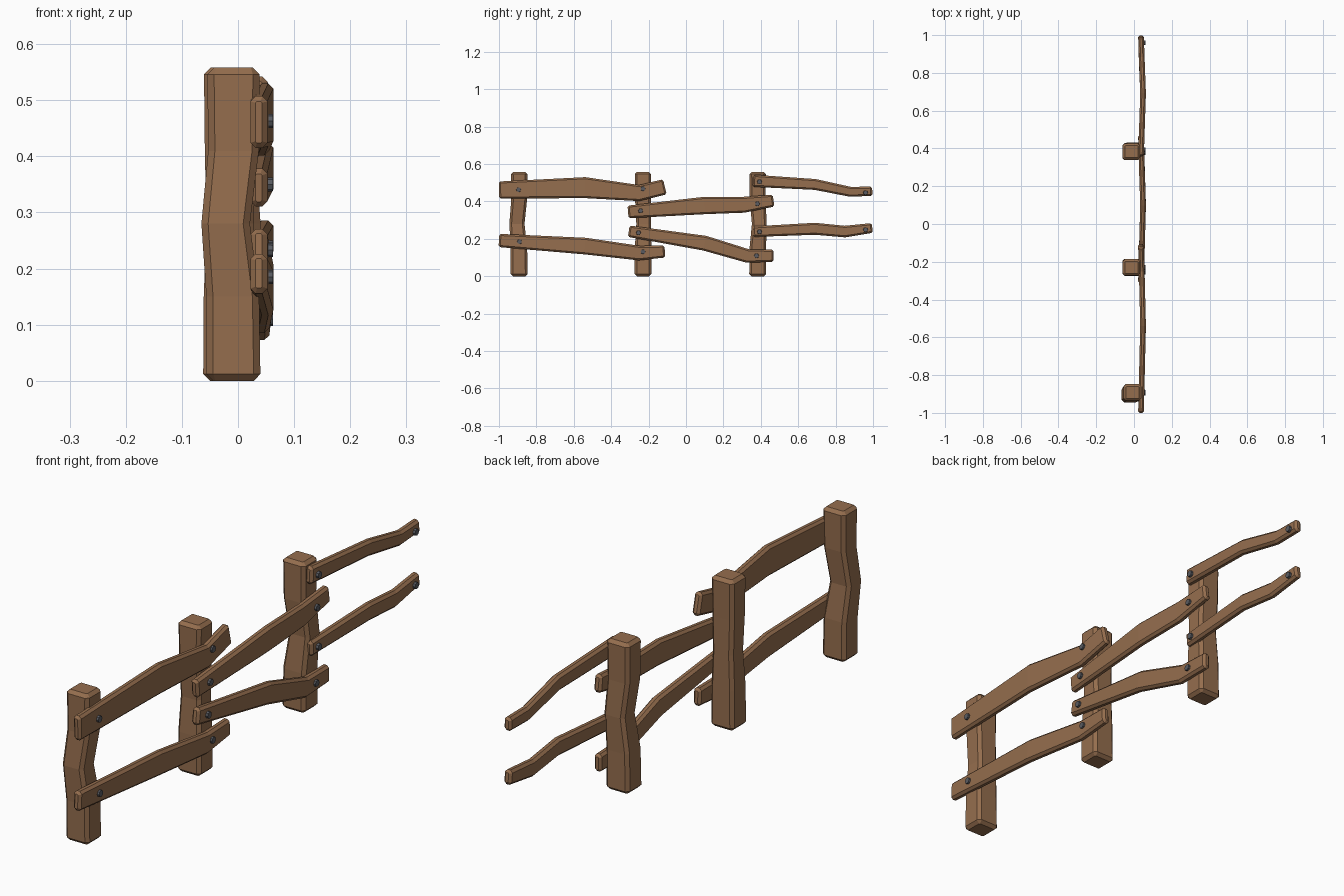
import bpy, bmesh, math
from mathutils import Vector

if "Cube" in bpy.data.objects:
    bpy.data.objects.remove(bpy.data.objects["Cube"])


def material(name, rgb, rough):
    m = bpy.data.materials.new(name)
    m.use_nodes = True
    m.diffuse_color = (*rgb, 1)
    node = next(n for n in m.node_tree.nodes if n.type == 'BSDF_PRINCIPLED')
    node.inputs["Base Color"].default_value = (*rgb, 1)
    node.inputs["Roughness"].default_value = rough
    return m


wood = material("brown wood", (0.30, 0.155, 0.076), 0.9)
iron = material("dark iron", (0.10, 0.105, 0.12), 0.6)


def finish(bm, name, mat):
    bmesh.ops.recalc_face_normals(bm, faces=bm.faces[:])
    mesh = bpy.data.meshes.new(name)
    bm.to_mesh(mesh)
    bm.free()
    mesh.materials.append(mat)
    obj = bpy.data.objects.new(name, mesh)
    bpy.context.collection.objects.link(obj)
    return obj


def section(a, b, c):
    """Rectangle of half sizes a, b with corners cut by c."""
    return [(a, b - c), (a - c, b), (c - a, b), (-a, b - c),
            (-a, c - b), (c - a, -b), (a - c, -b), (a, c - b)]


def beam(name, stations, cut):
    """Loft bevelled sections: each is (centre, u axis, v axis, half u, half v)."""
    first, last = stations[0], stations[-1]
    ahead = (stations[1][0] - first[0]).normalized() * cut
    back = (stations[-2][0] - last[0]).normalized() * cut

    def shrink(s):
        return (s[0], s[1], s[2], s[3] - cut, s[4] - cut)

    rings = [(shrink(first), cut * 0.3),
             ((first[0] + ahead, *first[1:]), cut)]
    rings += [(s, cut) for s in stations[1:-1]]
    rings += [((last[0] + back, *last[1:]), cut), (shrink(last), cut * 0.3)]
    bm = bmesh.new()
    loops = [[bm.verts.new(p + u * i + v * j) for i, j in section(a, b, c)]
             for (p, u, v, a, b), c in rings]
    for low, high in zip(loops, loops[1:]):
        for k in range(8):
            n = (k + 1) % 8
            bm.faces.new((low[k], low[n], high[n], high[k]))
    bm.faces.new(loops[0])
    bm.faces.new(loops[-1])
    return finish(bm, name, wood)


X, Y, Z = Vector((1, 0, 0)), Vector((0, 1, 0)), Vector((0, 0, 1))


def post(name, x, y, kink_x, kink_y, waist):
    levels = [(0, 0, 1), (0.15, 0.1, 0.98), (0.28, 1, waist),
              (0.41, 0, 0.94), (0.558, 0, 0.97)]
    beam(name, [(Vector((x + kink_x * k, y + kink_y * k, z)), X, Y,
                 0.048 * w, 0.045 * w) for z, k, w in levels], 0.012)


def rail(name, points):
    """Points are (y, bottom z, top z); the middle bows outward in x."""
    mids = [Vector((x, y, (lo + hi) / 2))
            for x, (y, lo, hi) in zip((0.037, 0.048, 0.041, 0.037), points)]
    stations = []
    for i, (p, (y, lo, hi)) in enumerate(zip(mids, points)):
        run = mids[min(i + 1, 3)] - mids[max(i - 1, 0)]
        up = Vector((0, -run.z, run.y)).normalized()
        stations.append((p, X, up, 0.015, (hi - lo) / 2))
    beam(name, stations, 0.009)


def bolt(name, y, z):
    bm = bmesh.new()
    bmesh.ops.create_cone(bm, cap_ends=True, segments=8, radius1=0.015,
                          radius2=0.012, depth=0.03)
    for v in bm.verts:
        v.co = Vector((v.co.z + 0.047, v.co.y + y, v.co.x + z))
    finish(bm, name, iron)


# Upright posts
post("front_post", -0.008, -0.892, -0.014, -0.012, 0.9)
post("middle_post", -0.014, -0.23, 0.0, 0.004, 0.88)
post("back_post", -0.014, 0.383, 0.012, 0.009, 0.88)

# Crooked rails, each with two bolts
rails = {
    "front_upper_rail": ([(-1, .415, .507), (-.54, .418, .53), (-.25, .402, .488), (-.113, .437, .52)],
                         [(-.895, .463), (-.23, .468)]),
    "front_lower_rail": ([(-1, .156, .227), (-.54, .117, .206), (-.25, .085, .163), (-.113, .1, .165)],
                         [(-.89, .185), (-.23, .131)]),
    "middle_upper_rail": ([(-.31, .31, .378), (.1, .332, .425), (.31, .34, .425), (.468, .372, .437)],
                          [(-.243, .35), (.382, .388)]),
    "middle_lower_rail": ([(-.306, .21, .272), (.1, .137, .217), (.33, .072, .145), (.468, .077, .142)],
                          [(-.254, .233), (.377, .11)]),
    "back_upper_rail": ([(.358, .478, .543), (.69, .462, .52), (.88, .425, .478), (.996, .43, .48)],
                        [(.393, .505), (.96, .447)]),
    "back_lower_rail": ([(.358, .21, .267), (.69, .222, .286), (.85, .208, .27), (.996, .232, .285)],
                        [(.393, .238), (.96, .249)]),
}
for name, (points, bolts) in rails.items():
    rail(name, points)
    for end, (y, z) in zip(("near", "far"), bolts):
        bolt(f"{name}_{end}_bolt", y, z)
